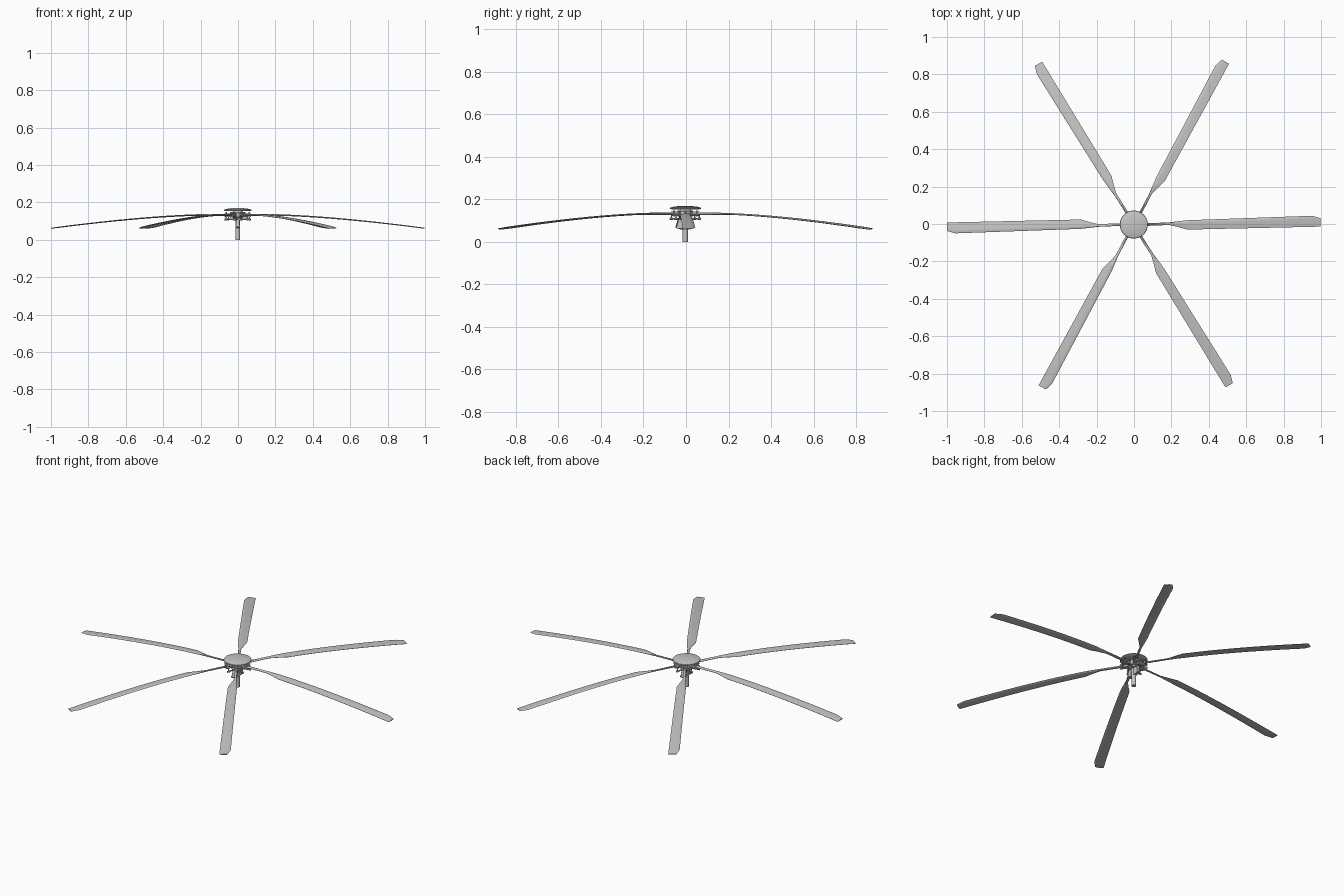
import bpy, bmesh, math
from mathutils import Vector, Matrix

cube = bpy.data.objects.get("Cube")
if cube:
    bpy.data.objects.remove(cube)

grey = bpy.data.materials.new("rotor grey")
grey.use_nodes = True
grey.diffuse_color = (0.56, 0.56, 0.56, 1)
grey.node_tree.nodes["Principled BSDF"].inputs["Base Color"].default_value = (0.56, 0.56, 0.56, 1)

# The mast axis sits slightly in front of the centre
AXIS = Matrix.Translation((-0.001, -0.003, 0))


def finish(name, bm, turn=0):
    bmesh.ops.recalc_face_normals(bm, faces=bm.faces)
    mesh = bpy.data.meshes.new(name)
    bm.to_mesh(mesh)
    bm.free()
    mesh.materials.append(grey)
    obj = bpy.data.objects.new(name, mesh)
    bpy.context.collection.objects.link(obj)
    obj.matrix_world = AXIS @ Matrix.Rotation(turn, 4, 'Z')
    bpy.ops.object.select_all(action='DESELECT')
    obj.select_set(True)
    bpy.context.view_layer.objects.active = obj
    bpy.ops.object.shade_smooth_by_angle(angle=math.radians(35))


def loft(bm, rings):
    """Skin a row of closed rings and cap both ends."""
    rows = [[bm.verts.new(p) for p in ring] for ring in rings]
    for a, b in zip(rows, rows[1:]):
        for i in range(len(a)):
            j = (i + 1) % len(a)
            bm.faces.new((a[i], a[j], b[j], b[i]))
    bm.faces.new(rows[0])
    bm.faces.new(rows[-1])


def turned(name, profile, sides=32):
    """Solid of revolution from (radius, height) points."""
    bm = bmesh.new()
    turns = [2 * math.pi * k / sides for k in range(sides)]
    loft(bm, [[(r * math.cos(t), r * math.sin(t), z) for t in turns] for r, z in profile])
    finish(name, bm)


def rod(bm, start, end, radius, sides=10):
    a, b = Vector(start), Vector(end)
    spin = (b - a).to_track_quat('Z', 'Y').to_matrix().to_4x4()
    bmesh.ops.create_cone(bm, cap_ends=True, segments=sides, radius1=radius, radius2=radius,
                          depth=(b - a).length, matrix=Matrix.Translation((a + b) / 2) @ spin)


def box(bm, centre, size):
    bmesh.ops.create_cube(bm, size=1, matrix=Matrix.Translation(centre) @ Matrix.Diagonal((*size, 1)))


def droop(r):
    return 0.132 - 0.071 * (max(r - 0.2, 0) / 0.8) ** 1.5


# Blade stations: radius, leading edge, trailing edge, thickness
stations = [(0.03, 0.008, -0.008, 0.012), (0.1, 0.008, -0.006, 0.011), (0.19, 0.012, -0.002, 0.010),
            (0.24, 0.018, -0.014, 0.009), (0.285, 0.023, -0.027, 0.008)]
for k in range(1, 10):
    f = k / 9
    stations.append((0.285 + 0.67 * f, 0.023 + 0.024 * f, -0.027 + 0.015 * f, 0.008 - 0.002 * f))
stations.append((0.999, 0.034, -0.011, 0.005))


def blade_ring(r, lead, trail, thick):
    # rounded nose, thickest forward, thin trailing edge
    section = [(0, 0), (0.1, 0.38), (0.35, 0.5), (1, 0.08), (1, -0.08), (0.35, -0.5), (0.1, -0.38)]
    return [(r, lead + (trail - lead) * c, droop(r) + thick * h + 0.003 * (0.5 - c))
            for c, h in section]


def blade_mount(bm):
    # grip plates above and below the blade root, with bolts
    for z in (0.124, 0.142):
        box(bm, (0.046, 0, z), (0.05, 0.022, 0.004))
    for x in (0.038, 0.062):
        rod(bm, (x, 0, 0.119), (x, 0, 0.148), 0.004)
    # pitch horn, pitch link and its lower bearing
    box(bm, (0.062, 0.014, 0.130), (0.014, 0.022, 0.006))
    rod(bm, (0.064, 0.022, 0.104), (0.062, 0.022, 0.134), 0.003)
    rod(bm, (0.057, 0.022, 0.109), (0.070, 0.022, 0.109), 0.005)
    # swashplate arm
    rod(bm, (0.024, 0.010, 0.110), (0.064, 0.022, 0.109), 0.004)


for i in range(6):
    bm = bmesh.new()
    loft(bm, [blade_ring(*s) for s in stations])
    finish(f"blade_{i + 1}", bm, i * math.pi / 3)
    bm = bmesh.new()
    blade_mount(bm)
    finish(f"blade_mount_{i + 1}", bm, i * math.pi / 3)

# Mast, hub, swashplate and domed cap
turned("mast", [(0.013, 0), (0.013, 0.158)], 20)
turned("hub_core", [(0.022, 0.116), (0.03, 0.120), (0.03, 0.146), (0.022, 0.156)])
turned("swashplate", [(0.022, 0.104), (0.032, 0.106), (0.032, 0.113), (0.022, 0.116)])
turned("hub_cap", [(0.045, 0.153), (0.068, 0.154), (0.075, 0.157), (0.073, 0.161),
                   (0.055, 0.166), (0.03, 0.169), (0.005, 0.170)], 40)

# Scissor links in front of and behind the mast
for side, label in ((-1, "front"), (1, "back")):
    bm = bmesh.new()
    loft(bm, [[(x, side * y, z) for x, y in ((-w, 0.01), (w, 0.01), (w, out), (-w, out))]
              for w, out, z in ((0.01, 0.036, 0.064), (0.01, 0.040, 0.074), (0.009, 0.032, 0.108))])
    rod(bm, (-0.012, side * 0.036, 0.070), (0.012, side * 0.036, 0.070), 0.007)
    finish(f"scissor_link_{label}", bm)
